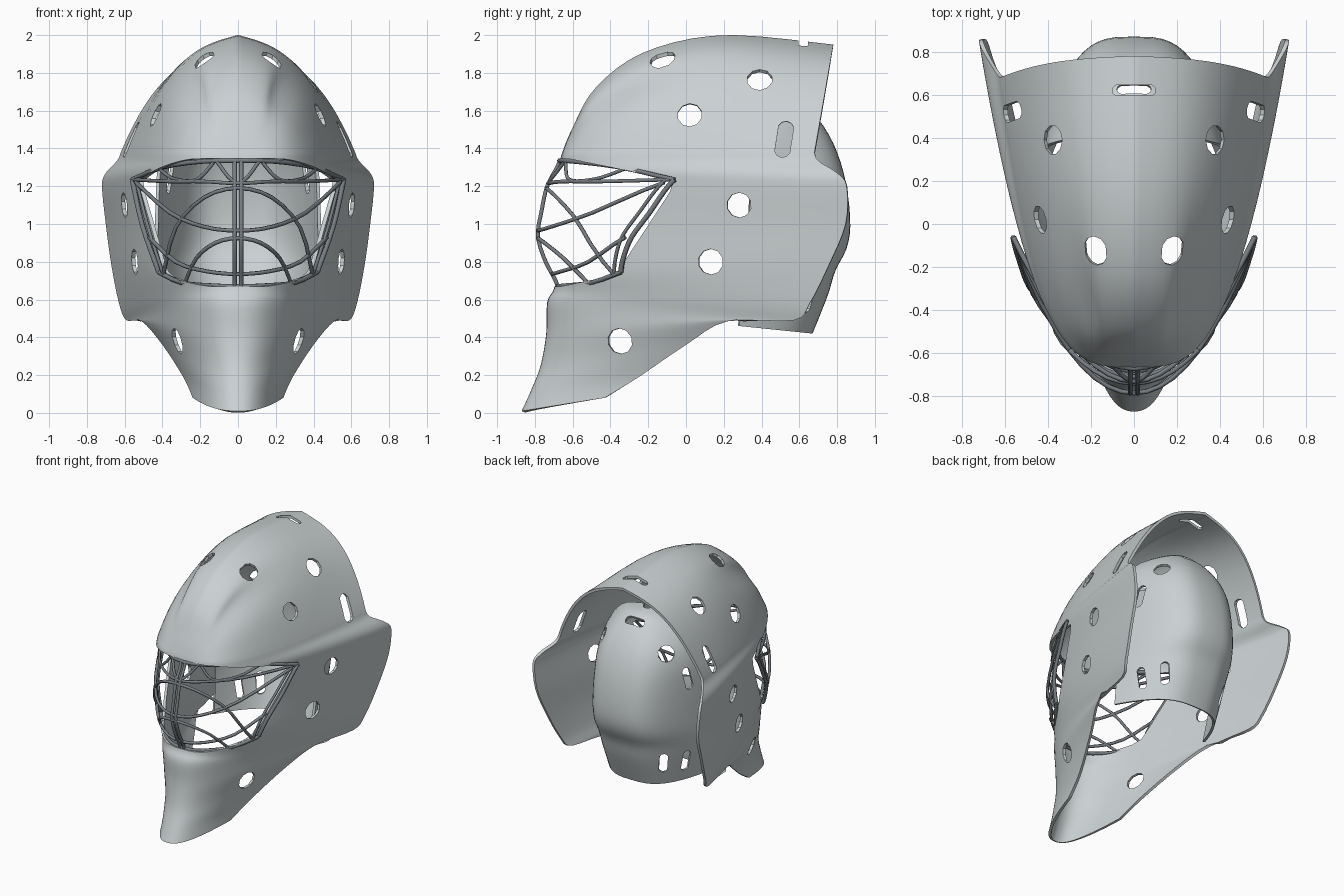
import bpy, bmesh, math
from mathutils import Vector, Matrix

if "Cube" in bpy.data.objects:
    bpy.data.objects.remove(bpy.data.objects["Cube"])


def material(name, rgb):
    m = bpy.data.materials.new(name)
    m.diffuse_color = (*rgb, 1)
    m.use_nodes = True
    m.node_tree.nodes["Principled BSDF"].inputs["Base Color"].default_value = m.diffuse_color
    return m


SHELL = material("shell grey", (0.59, 0.635, 0.645))
STEEL = material("cage steel", (0.19, 0.21, 0.23))


def sample(keys, f):
    """Smooth interpolation through evenly spaced keys, f from 0 to 1."""
    s = min(max(f, 0), 1) * (len(keys) - 1)
    i = min(int(s), len(keys) - 2)
    t = s - i
    a, b, c, d = (keys[min(max(k, 0), len(keys) - 1)] for k in (i - 1, i, i + 1, i + 2))
    return [0.5 * (2 * q + (r - p) * t + (2 * p - 5 * q + 4 * r - v) * t * t
                   + (3 * q - p - 3 * r + v) * t ** 3) for p, q, r, v in zip(a, b, c, d)]


def u_point(row, t):
    """Point on a U-shaped section: (y, z) at centre, (y, z) at end, half width, fullness."""
    y0, z0, y1, z1, w, e = row
    u = t * t
    return Vector((math.copysign(w * u ** e, t) if t else 0, y0 + (y1 - y0) * u, z0 + (z1 - z0) * u))


def add_grid(bm, rows):
    vs = [[bm.verts.new(p) for p in r] for r in rows]
    for a, b in zip(vs, vs[1:]):
        for i in range(len(a) - 1):
            bm.faces.new((a[i], a[i + 1], b[i + 1], b[i]))


def finish_sheet(bm, name, outward, thickness, cutter):
    """Weld the sheet, thicken it inward, cut the openings and smooth it."""
    bmesh.ops.remove_doubles(bm, verts=bm.verts, dist=0.0008)
    bmesh.ops.recalc_face_normals(bm, faces=bm.faces)
    if sum(f.normal.dot(outward(f.calc_center_median())) for f in bm.faces) < 0:
        bmesh.ops.reverse_faces(bm, faces=bm.faces)
    me = bpy.data.meshes.new(name)
    bm.to_mesh(me)
    bm.free()
    me.materials.append(SHELL)
    ob = bpy.data.objects.new(name, me)
    bpy.context.collection.objects.link(ob)
    bpy.context.view_layer.objects.active = ob
    bpy.ops.object.select_all(action='DESELECT')
    ob.select_set(True)
    sol = ob.modifiers.new("thickness", 'SOLIDIFY')
    sol.thickness, sol.offset = thickness, -1
    bpy.ops.object.modifier_apply(modifier="thickness")
    cut = ob.modifiers.new("openings", 'BOOLEAN')
    cut.operation, cut.solver, cut.object = 'DIFFERENCE', 'EXACT', cutter
    bpy.ops.object.modifier_apply(modifier="openings")
    bpy.data.objects.remove(cutter)
    bpy.ops.object.shade_smooth_by_angle(angle=math.radians(35))
    return ob


def add_vent(bm, pos, direction, r, extra=0.0, long_axis=(0, 0, 1), depth=0.3):
    """Ten-sided hole, stretched into a slot by extra; mirrored when off centre."""
    for s in ((1, -1) if pos[0] else (1,)):
        flip = Vector((s, 1, 1))
        z = (Vector(direction) * flip).normalized()
        x = (Vector(long_axis) * flip).cross(z).normalized()
        y = z.cross(x)
        rot = Matrix((x, y, z)).transposed()
        vs = bmesh.ops.create_cone(bm, cap_ends=True, segments=10, radius1=r, radius2=r, depth=depth)['verts']
        for v in vs:
            v.co.y += math.copysign(extra, v.co.y) if abs(v.co.y) > 1e-5 else 0
            v.co = rot @ v.co + Vector(pos) * flip


def make_cutter(bm, name):
    bmesh.ops.recalc_face_normals(bm, faces=bm.faces)
    me = bpy.data.meshes.new(name)
    bm.to_mesh(me)
    bm.free()
    ob = bpy.data.objects.new(name, me)
    ob.hide_render = True
    bpy.context.collection.objects.link(ob)
    return ob


# Mask shell: chin and cheeks as U sections from the chin up to the brow
LOWER = [(-.87, .01, -.43, .08, .24, .42), (-.82, .12, -.25, .19, .29, .43),
         (-.77, .25, 0, .36, .40, .47), (-.74, .42, .22, .485, .51, .45),
         (-.735, .585, .57, .49, .59, .42), (-.70, .655, .655, .58, .63, .395),
         (-.69, .75, .755, .78, .67, .365), (-.70, .95, .845, 1.0, .70, .37),
         (-.70, 1.2, .85, 1.20, .72, .36), (-.69, 1.28, .80, 1.27, .70, .33),
         (-.67, 1.33, .70, 1.335, .64, .29), (-.66, 1.365, .68, 1.38, .62, .28)]
N, M = 22, 20
bm = bmesh.new()
add_grid(bm, [[u_point(sample(LOWER, k / 44), i / N) for i in range(-N, N + 1)] for k in range(45)])

# Mask shell: dome as arches standing on the brow line, growing from the front
RIDGE = [(-.66, 1.365), (-.605, 1.50), (-.48, 1.72), (-.22, 1.91), (.2, 2.0), (.78, 1.95)]
arches = []
for j in range(N + 1):
    t = j / N
    base = u_point(LOWER[-1], t)
    ty, tz = sample(RIDGE, t)
    mix = 0.1 + 0.16 * t
    power = 2.6 + 0.6 * t
    arch = []
    for m in range(-M, M + 1):
        w = abs(m) / M
        u = mix * w + (1 - mix) * w ** power
        dent = 0.04 * math.exp(-((w - .58) / .13) ** 2) * math.exp(-((t - .5) / .18) ** 2)
        x = math.copysign(base.x * w - dent * (m != 0), m)
        arch.append(Vector((x, ty + (base.y - ty) * u, tz + (base.z - tz) * u)))
    arches.append(arch)
add_grid(bm, arches)

# Eye opening and vents of the shell
cb = bmesh.new()
EYE = [(-1.1, 1.355), (-.62, 1.345), (-.30, 1.28), (-.07, 1.225), (-.085, 1.17),
       (-.36, .75), (-.42, .72), (-.66, .67), (-1.1, .67)]
eye = cb.faces.new([cb.verts.new((-1, y, z)) for y, z in EYE])
ext = bmesh.ops.extrude_face_region(cb, geom=[eye])
bmesh.ops.translate(cb, vec=(2, 0, 0), verts=[g for g in ext['geom'] if isinstance(g, bmesh.types.BMVert)])
add_vent(cb, (.17, -.115, 1.84), (.25, -.25, .9), .058, .012, (0, 1, 0))
add_vent(cb, (.39, .39, 1.78), (.65, 0, .75), .068)
add_vent(cb, (.45, .02, 1.58), (1, 0, .2), .065)
add_vent(cb, (.58, .52, 1.45), (1, 0, .1), .042, .058, (0, .15, 1))
add_vent(cb, (.61, .28, 1.10), (1, -.15, 0), .066)
add_vent(cb, (.55, .13, .80), (1, -.2, 0), .068)
add_vent(cb, (.29, -.34, .38), (1, -.3, 0), .068)
add_vent(cb, (0, .62, 1.97), (0, 0, 1), .026, .075, (1, 0, 0))
finish_sheet(bm, "mask_shell", lambda c: Vector((c.x, c.y - .4, c.z - 1.1)), .02,
             make_cutter(cb, "shell_cutter"))

# Back plate: cupped panel behind the head
BACK = [(.50, 1.69, .44, 1.69, .05, .45), (.60, 1.66, .41, 1.63, .24, .42),
        (.72, 1.53, .38, 1.50, .37, .36), (.80, 1.38, .36, 1.35, .42, .32),
        (.85, 1.2, .34, 1.15, .435, .31), (.87, 1.0, .33, .95, .44, .31),
        (.85, .87, .33, .82, .44, .31), (.79, .75, .33, .72, .435, .32),
        (.75, .62, .31, .60, .425, .33), (.67, .42, .28, .46, .415, .34)]
bm = bmesh.new()
add_grid(bm, [[u_point(sample(BACK, k / 30), i / 14) for i in range(-14, 15)] for k in range(31)])
cb = bmesh.new()
add_vent(cb, (0, .63, 1.64), (0, .45, 1), .03, .05, (1, 0, 0), .2)
add_vent(cb, (.28, .64, 1.46), (.6, .7, .35), .06, 0, (0, 0, 1), .2)
add_vent(cb, (.41, .53, 1.25), (1, .4, .1), .032, .055, (0, .25, 1), .2)
add_vent(cb, (.27, .67, .61), (.5, 1, 0), .03, .05, (.1, 0, 1), .2)
add_vent(cb, (.38, .52, .60), (1, .6, 0), .03, .05, (0, -.1, 1), .2)
finish_sheet(bm, "back_plate", lambda c: Vector((c.x, c.y - .3, c.z - 1.1)), .018,
             make_cutter(cb, "plate_cutter"))

# Wire cage: bars drawn in front and wrapped onto a bulging surface
BULGE = [(-.68, .67), (-.745, .80), (-.785, .935), (-.765, 1.07), (-.735, 1.20), (-.67, 1.335)]


def on_cage(x, z):
    return (x, sample(BULGE, (z - .67) / .665)[0] + 2.1 * x * x, z)


def bar(name, pts, r=.011, mirror=False):
    cu = bpy.data.curves.new(name, 'CURVE')
    cu.dimensions, cu.bevel_depth, cu.bevel_resolution, cu.use_fill_caps = '3D', r, 1, True
    for s in ((1, -1) if mirror else (1,)):
        sp = cu.splines.new('POLY')
        sp.points.add(18)
        for k, p in enumerate(sp.points):
            x, z = sample(pts, k / 18)
            p.co = (*on_cage(s * x, z), 1)
    cu.materials.append(STEEL)
    bpy.context.collection.objects.link(bpy.data.objects.new(name, cu))


bar("cage_top_rim", [(-.56, 1.235), (-.40, 1.30), (-.2, 1.33), (0, 1.335), (.2, 1.33), (.40, 1.30), (.56, 1.235)], .013)
bar("cage_bottom_rim", [(-.42, .745), (-.3, .69), (-.15, .675), (0, .67), (.15, .675), (.3, .69), (.42, .745)], .013)
bar("cage_side_rim", [(.56, 1.235), (.505, .99), (.42, .745)], .014, True)
bar("cage_inner_side_bar", [(.54, 1.235), (.475, .98), (.395, .73)], .010, True)
bar("cage_centre_bar", [(.017, 1.335), (.017, 1.0), (.017, .67)], .012, True)
bar("cage_large_arch", [(-.395, .73), (-.33, .98), (-.18, 1.14), (0, 1.19), (.18, 1.14), (.33, .98), (.395, .73)])
bar("cage_small_arch", [(-.28, .69), (-.22, .82), (-.12, .90), (0, .925), (.12, .90), (.22, .82), (.28, .69)])
bar("cage_upper_sag", [(-.54, 1.22), (-.36, 1.06), (-.18, .985), (0, .965), (.18, .985), (.36, 1.06), (.54, 1.22)])
bar("cage_lower_sag", [(-.47, .93), (-.33, .80), (-.17, .75), (0, .735), (.17, .75), (.33, .80), (.47, .93)])
bar("cage_brow_bar", [(-.55, 1.235), (-.36, 1.225), (-.18, 1.225), (0, 1.215), (.18, 1.225), (.36, 1.225), (.55, 1.235)])
bar("cage_brow_brace", [(.42, 1.295), (.34, 1.24), (.22, 1.235), (.13, 1.325)], .010, True)
bar("cage_centre_brace", [(.11, 1.33), (.06, 1.26), (.017, 1.22)], .010, True)
